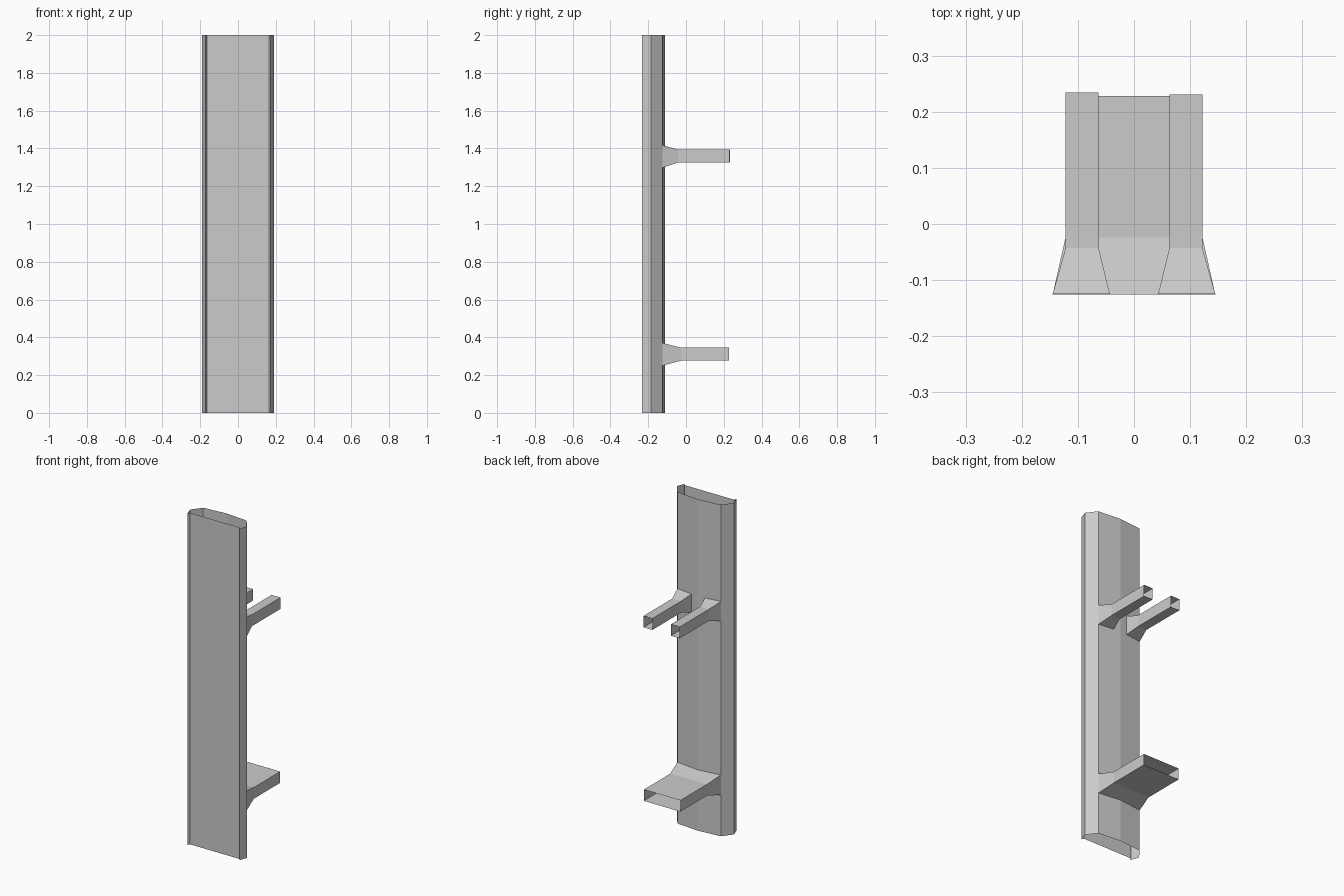
import bpy

if "Cube" in bpy.data.objects:
    bpy.data.objects.remove(bpy.data.objects["Cube"])


def loft(name, rings):
    """Open tube with flat faces through equal-sized rings of points."""
    n = len(rings[0])
    verts = [p for ring in rings for p in ring]
    faces = [(r * n + i, r * n + (i + 1) % n, (r + 1) * n + (i + 1) % n, (r + 1) * n + i)
             for r in range(len(rings) - 1) for i in range(n)]
    mesh = bpy.data.meshes.new(name)
    mesh.from_pydata(verts, [], faces)
    mesh.update()
    obj = bpy.data.objects.new(name, mesh)
    bpy.context.collection.objects.link(obj)
    return obj


def rect(x0, x1, z0, z1, y):
    # Ordered so that lofting towards +y gives outward normals
    return [(x0, y, z0), (x0, y, z1), (x1, y, z1), (x1, y, z0)]


# Hollow upright: recessed front panel, small front lips, ridged back
half = [(0.165, -0.22), (0.173, -0.234), (0.19, -0.185), (0.145, -0.125)]
profile = half + [(0, -0.112)] + [(-x, y) for x, y in reversed(half)]
loft("upright", [[(x, y, z) for x, y in profile] for z in (0, 2)])

# Pair of upper arms with flared roots
for side, label, tip in ((-1, "left", 0.234), (1, "right", 0.231)):
    def span(a, b):
        return sorted((side * a, side * b))
    loft("upper_arm_" + label, [
        rect(*span(0.043, 0.145), 1.298, 1.417, -0.125),
        rect(*span(0.063, 0.122), 1.325, 1.394, -0.043),
        rect(*span(0.063, 0.122), 1.325, 1.394, tip)])

# Single wide lower arm with flared root
loft("lower_arm", [
    rect(-0.145, 0.145, 0.25, 0.37, -0.126),
    rect(-0.122, 0.122, 0.277, 0.345, -0.024),
    rect(-0.122, 0.122, 0.277, 0.345, 0.228)])
